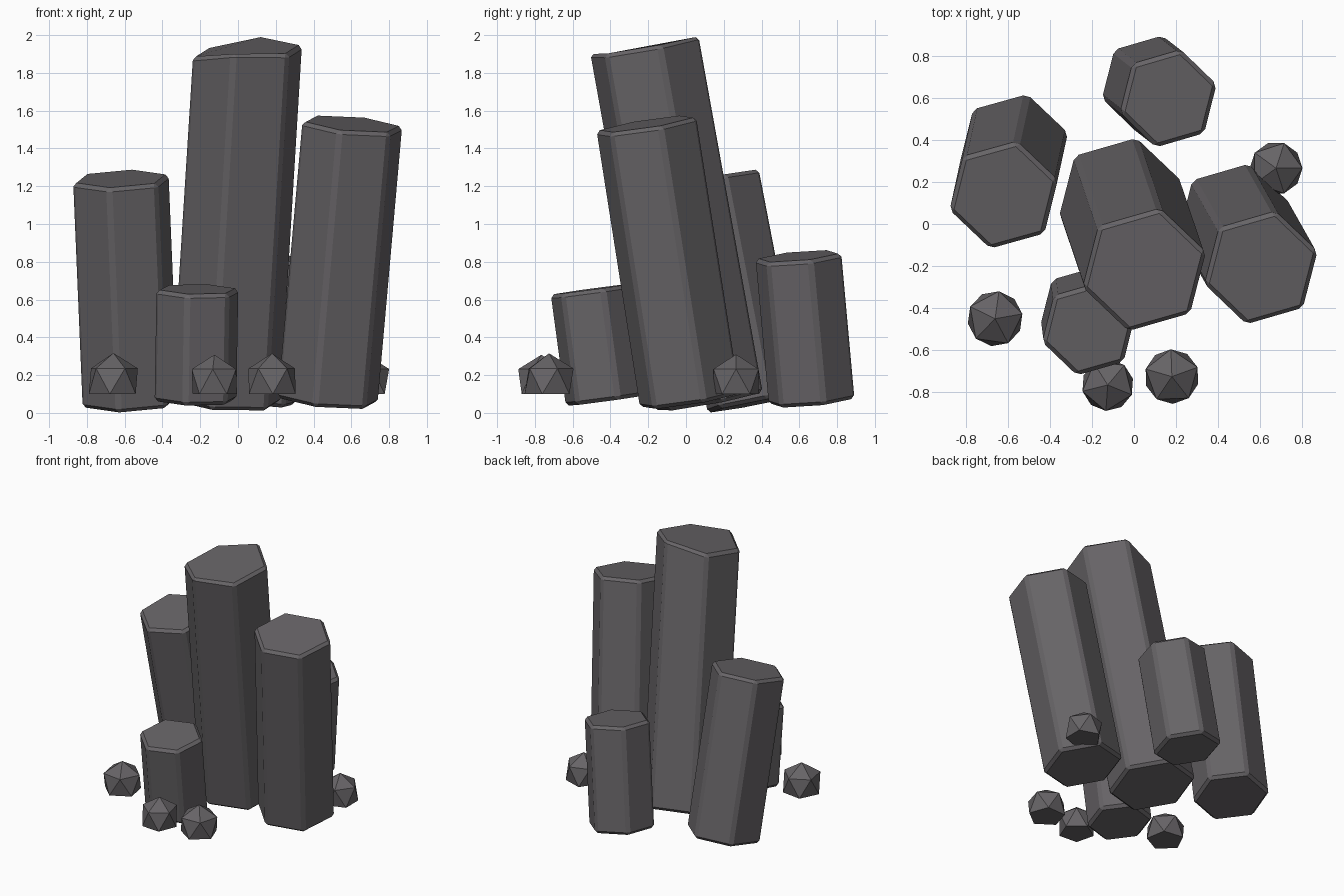
import bpy
import bmesh
from math import radians, cos, sin
from mathutils import Vector, Matrix

cube = bpy.data.objects.get("Cube")
if cube:
    bpy.data.objects.remove(cube, do_unlink=True)

# Single stone colour
STONE = (0.135, 0.127, 0.135, 1.0)
stone = bpy.data.materials.new("dark_grey_stone")
stone.use_nodes = True
stone.diffuse_color = STONE
bsdf = stone.node_tree.nodes["Principled BSDF"]
bsdf.inputs["Base Color"].default_value = STONE
bsdf.inputs["Roughness"].default_value = 0.9


def finish(bm, name):
    bmesh.ops.recalc_face_normals(bm, faces=bm.faces)
    mesh = bpy.data.meshes.new(name)
    bm.to_mesh(mesh)
    bm.free()
    mesh.materials.append(stone)
    obj = bpy.data.objects.new(name, mesh)
    bpy.context.collection.objects.link(obj)
    return obj


def column(name, bottom, top, radius, drops=()):
    """Leaning six-sided column; drops lowers chosen corners of the cap."""
    bottom, top = Vector(bottom), Vector(top)
    lean = Vector((0, 0, 1)).rotation_difference(top - bottom)
    bm = bmesh.new()
    rings = []
    for centre in (bottom, top):
        ring = []
        for i in range(6):
            a = radians(16 + 60 * i)
            ring.append(bm.verts.new(centre + lean @ Vector((radius * cos(a), radius * sin(a), 0))))
        rings.append(ring)
    for i in drops:
        rings[1][i].co.z -= 0.07
    for i in range(6):
        j = (i + 1) % 6
        bm.faces.new((rings[0][i], rings[0][j], rings[1][j], rings[1][i]))
    bm.faces.new(rings[0][::-1])
    bm.faces.new(rings[1])
    obj = finish(bm, name)
    bevel = obj.modifiers.new("worn_edges", "BEVEL")
    bevel.width = 0.02
    bevel.segments = 1
    bevel.limit_method = "NONE"


def rock(name, x, y, radius, turn):
    """Faceted stone with its underside flattened."""
    base = 0.1
    bm = bmesh.new()
    place = Matrix.Translation((x, y, 0.17)) @ Matrix.Rotation(radians(turn), 4, "Z")
    bmesh.ops.create_icosphere(bm, subdivisions=1, radius=radius, matrix=place)
    lowest = min(bm.verts, key=lambda v: v.co.z)
    bmesh.ops.dissolve_verts(bm, verts=[lowest])
    for v in bm.verts:
        if v.co.z < 0.14:
            v.co.z = base
    finish(bm, name)


# Columns
column("tall_column", (-0.065, 0.12, 0.06), (0.05, -0.22, 1.95), 0.305, drops=(2, 3))
column("left_column", (0.475, 0.02, 0.065), (0.605, -0.21, 1.53), 0.28)
column("right_column", (-0.57, 0.365, 0.05), (-0.62, 0.135, 1.24), 0.268)
column("front_column", (-0.225, -0.42, 0.065), (-0.215, -0.5, 0.655), 0.23)
column("back_column", (0.075, 0.665, 0.06), (0.165, 0.595, 0.83), 0.24)

# Loose rocks
rock("right_rock", -0.66, -0.45, 0.147, 10)
rock("front_rock", -0.125, -0.765, 0.138, 50)
rock("front_left_rock", 0.18, -0.725, 0.145, 20)
rock("back_left_rock", 0.675, 0.265, 0.14, 0)
